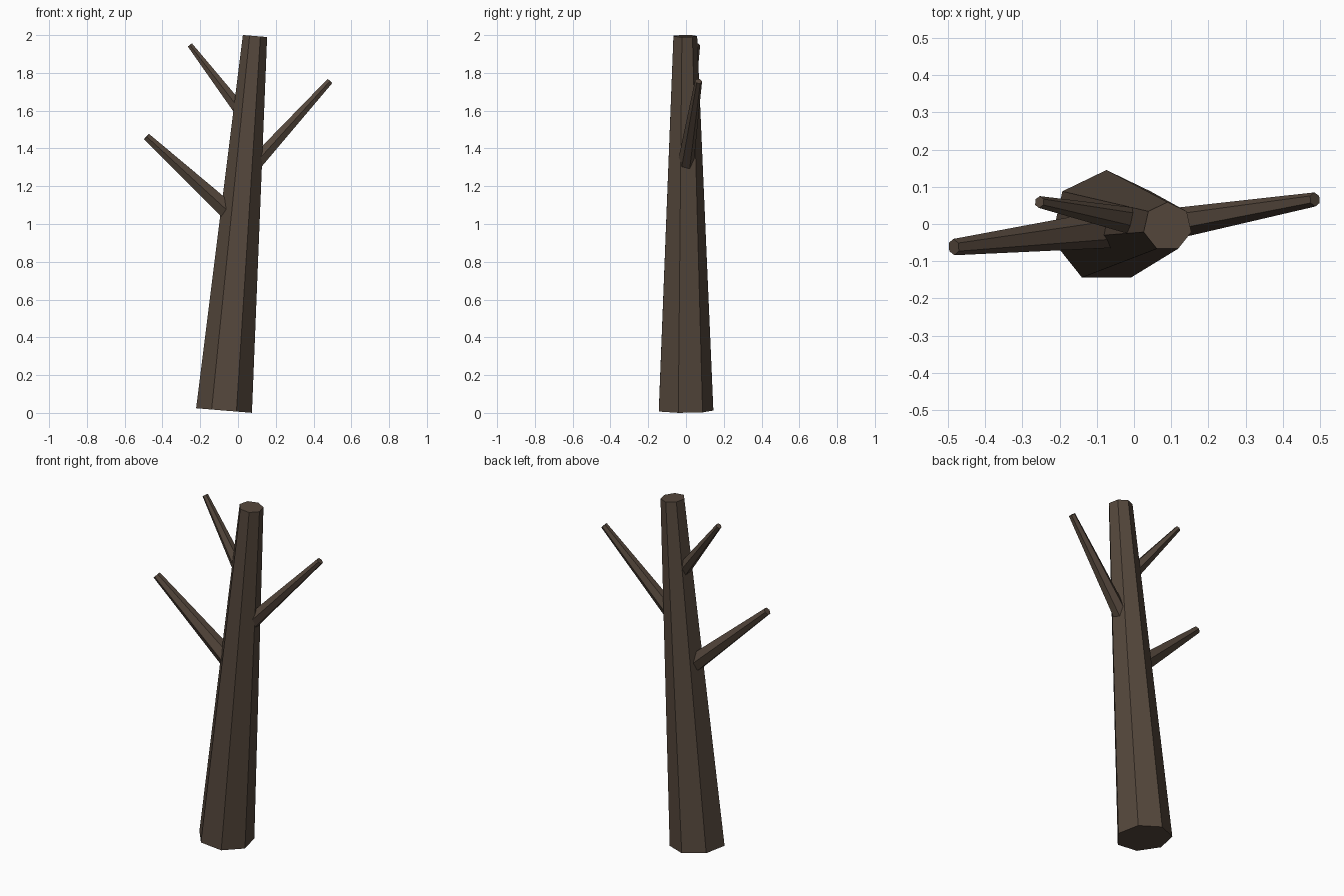
import bpy
import bmesh
from math import cos, sin, pi
from mathutils import Vector

cube = bpy.data.objects.get("Cube")
if cube:
    bpy.data.objects.remove(cube, do_unlink=True)

# Single bark colour
bark = bpy.data.materials.new("dark_brown_bark")
bark.use_nodes = True
colour = (0.09, 0.063, 0.045, 1)
bark.diffuse_color = colour
shader = bark.node_tree.nodes["Principled BSDF"]
shader.inputs["Base Color"].default_value = colour
shader.inputs["Roughness"].default_value = 0.9


def tapered_limb(name, start, end, r_start, r_end, sides, turn):
    """Flat-sided limb from start to end, with caps square to its axis."""
    start, end = Vector(start), Vector(end)
    axis = (end - start).normalized()
    across = Vector((0, 1, 0)) - axis * axis.y
    across.normalize()
    side = across.cross(axis)
    bm = bmesh.new()
    rings = []
    for centre, r in ((start, r_start), (end, r_end)):
        angles = [turn + 2 * pi * i / sides for i in range(sides)]
        rings.append([bm.verts.new(centre + r * (side * cos(a) + across * sin(a)))
                      for a in angles])
    low, high = rings
    bm.faces.new(low[::-1])
    bm.faces.new(high)
    for i in range(sides):
        j = (i + 1) % sides
        bm.faces.new((low[i], low[j], high[j], high[i]))
    bmesh.ops.recalc_face_normals(bm, faces=bm.faces[:])
    mesh = bpy.data.meshes.new(name)
    bm.to_mesh(mesh)
    bm.free()
    mesh.materials.append(bark)
    obj = bpy.data.objects.new(name, mesh)
    bpy.context.collection.objects.link(obj)
    return obj


# Leaning trunk
tapered_limb("trunk", (-0.074, -0.007, 0.0125), (0.09, -0.007, 1.995),
             0.152, 0.066, 7, pi / 2)

# Bare branches
tapered_limb("lower_right_branch", (-0.055, -0.012, 1.07), (-0.484, -0.062, 1.463),
             0.052, 0.022, 6, pi / 6)
tapered_limb("middle_left_branch", (0.09, -0.002, 1.32), (0.486, 0.066, 1.756),
             0.043, 0.019, 6, pi / 6)
tapered_limb("upper_right_branch", (0.01, 0.005, 1.604), (-0.254, 0.059, 1.947),
             0.038, 0.016, 6, pi / 6)
